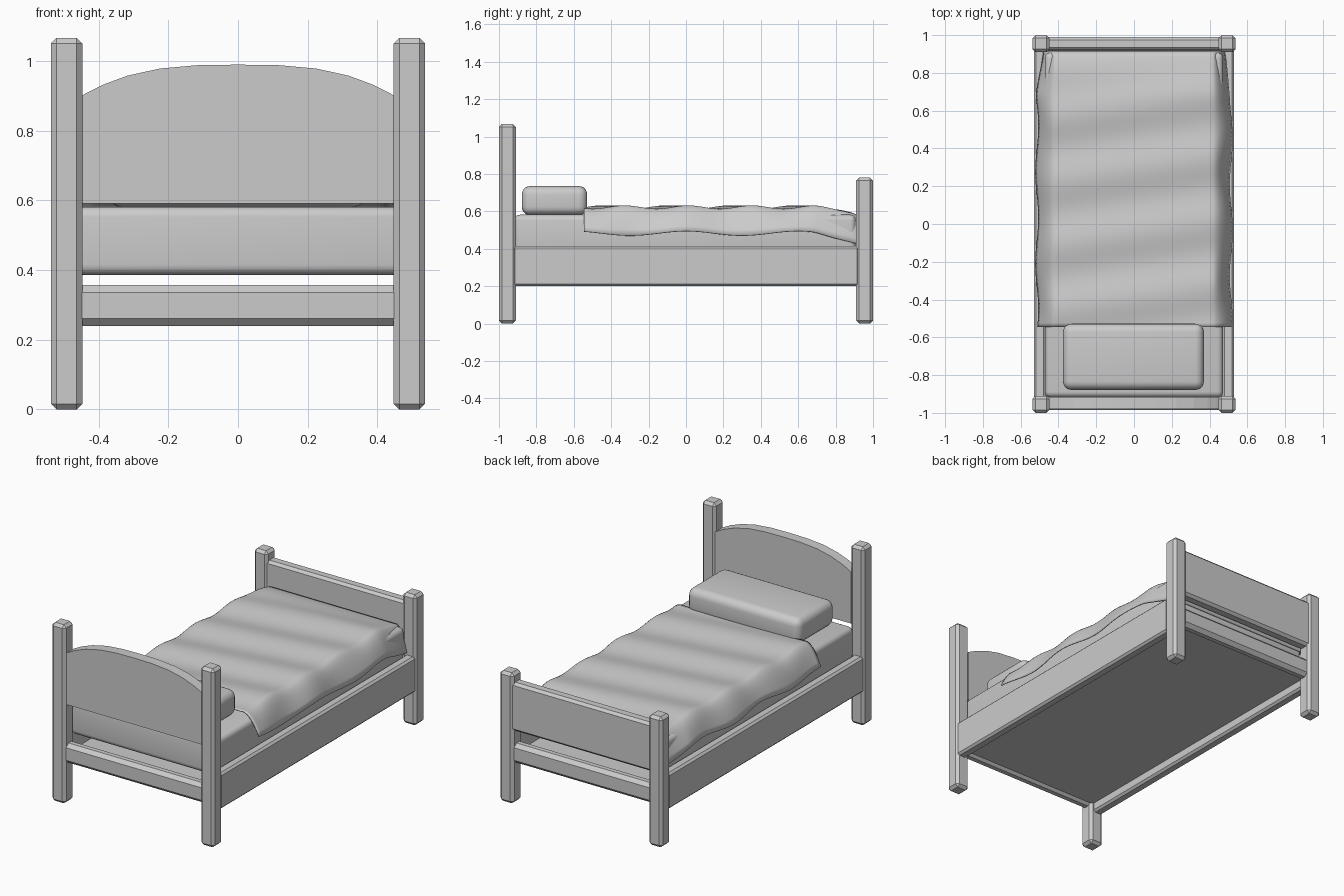
import bpy, bmesh, math

if "Cube" in bpy.data.objects:
    bpy.data.objects.remove(bpy.data.objects["Cube"])

mat = bpy.data.materials.new("plain grey")
mat.diffuse_color = (0.6, 0.6, 0.6, 1)
mat.use_nodes = True
mat.node_tree.nodes["Principled BSDF"].inputs["Base Color"].default_value = mat.diffuse_color


def add(name, bm, smooth=False):
    bmesh.ops.recalc_face_normals(bm, faces=bm.faces)
    me = bpy.data.meshes.new(name)
    bm.to_mesh(me)
    bm.free()
    me.materials.append(mat)
    ob = bpy.data.objects.new(name, me)
    bpy.context.collection.objects.link(ob)
    if smooth:
        for p in me.polygons:
            p.use_smooth = True
    return ob


def box(name, x, y, z, bevel=0.0, seg=1):
    """Box from (min, max) ranges with chamfered or rounded edges."""
    bm = bmesh.new()
    bmesh.ops.create_cube(bm, size=1)
    for v in bm.verts:
        v.co = [r[0] + (c + 0.5) * (r[1] - r[0]) for c, r in zip(v.co, (x, y, z))]
    if bevel:
        bmesh.ops.bevel(bm, geom=bm.edges[:], offset=bevel, segments=seg,
                        profile=0.5, affect='EDGES')
    return add(name, bm, seg > 1)


# Posts and side rails, mirrored left and right
for side, s in (("left", -1), ("right", 1)):
    px = sorted((s * 0.447, s * 0.537))
    box(f"{side}_head_post", px, (-1.0, -0.91), (0, 1.067), 0.016)
    box(f"{side}_foot_post", px, (0.91, 1.0), (0, 0.78), 0.016)
    box(f"{side}_side_rail", sorted((s * 0.468, s * 0.53)), (-0.925, 0.925), (0.2, 0.415), 0.012)

# End rails, base panel and footboard
box("head_rail", (-0.48, 0.48), (-0.985, -0.915), (0.24, 0.357), 0.021)
box("foot_rail", (-0.48, 0.48), (0.915, 0.985), (0.24, 0.357), 0.021)
box("base_panel", (-0.475, 0.475), (-0.93, 0.93), (0.255, 0.285))
box("footboard", (-0.48, 0.48), (0.92, 0.99), (0.435, 0.725), 0.015)

# Arched headboard
bm = bmesh.new()
N = 12
pts = [(-0.45, 0.592), (0.45, 0.592)]
for i in range(N + 1):
    x = 0.45 * math.cos(math.pi * i / N)
    pts.append((x, 0.99 - 0.09 * abs(x / 0.45) ** 3))
face = bm.faces.new([bm.verts.new((x, -0.98, z)) for x, z in pts])
ext = bmesh.ops.extrude_face_region(bm, geom=[face])
for v in ext["geom"]:
    if isinstance(v, bmesh.types.BMVert):
        v.co.y = -0.917
add("headboard", bm)

# Mattress and pillow
box("mattress", (-0.472, 0.472), (-0.918, 0.908), (0.386, 0.582), 0.03, 5)
box("pillow", (-0.376, 0.37), (-0.878, -0.528), (0.58, 0.735), 0.045, 5)

# Draped blanket: wavy top, flared sides, tucked down at the foot
bm = bmesh.new()
NX, NY = 56, 72
rows = []
for j in range(NY + 1):
    q = j / NY
    y = min(-0.545 + 1.56 * q, 0.914)
    tuck = max(0, -0.545 + 1.56 * q - 0.914) / 0.101      # rows past the foot edge
    end = min(1, max(0, (y - 0.68) / 0.234))              # settling near the foot
    row = []
    for i in range(NX + 1):
        s = 2 * i / NX - 1
        a = abs(s)
        t = max(0, (a - 0.7) / 0.3)
        wob = 0.008 * math.sin(13 * y + 2 * s) * t * (1 - end)
        x = math.copysign(min(a, 0.7) / 0.7 * 0.415 + t * (0.1 - 0.035 * end) + wob, s)
        top = 0.623 + (1 - end) * 0.009 * math.cos(2 * math.pi * (y + 0.05 - 0.15 * x) / 0.34)
        top -= 0.04 * end ** 2
        low = 0.483 + 0.012 * math.cos(10.5 * y) * (1 - end) - 0.055 * end ** 1.3
        z = top + (low - top) * t ** 1.9
        z += (min(z, 0.43) - z) * tuck
        row.append(bm.verts.new((x, y, z)))
    rows.append(row)
for r0, r1 in zip(rows, rows[1:]):
    for i in range(NX):
        bm.faces.new((r0[i], r0[i + 1], r1[i + 1], r1[i]))
blanket = add("blanket", bm, True)
mod = blanket.modifiers.new("thickness", 'SOLIDIFY')
mod.thickness = 0.006
